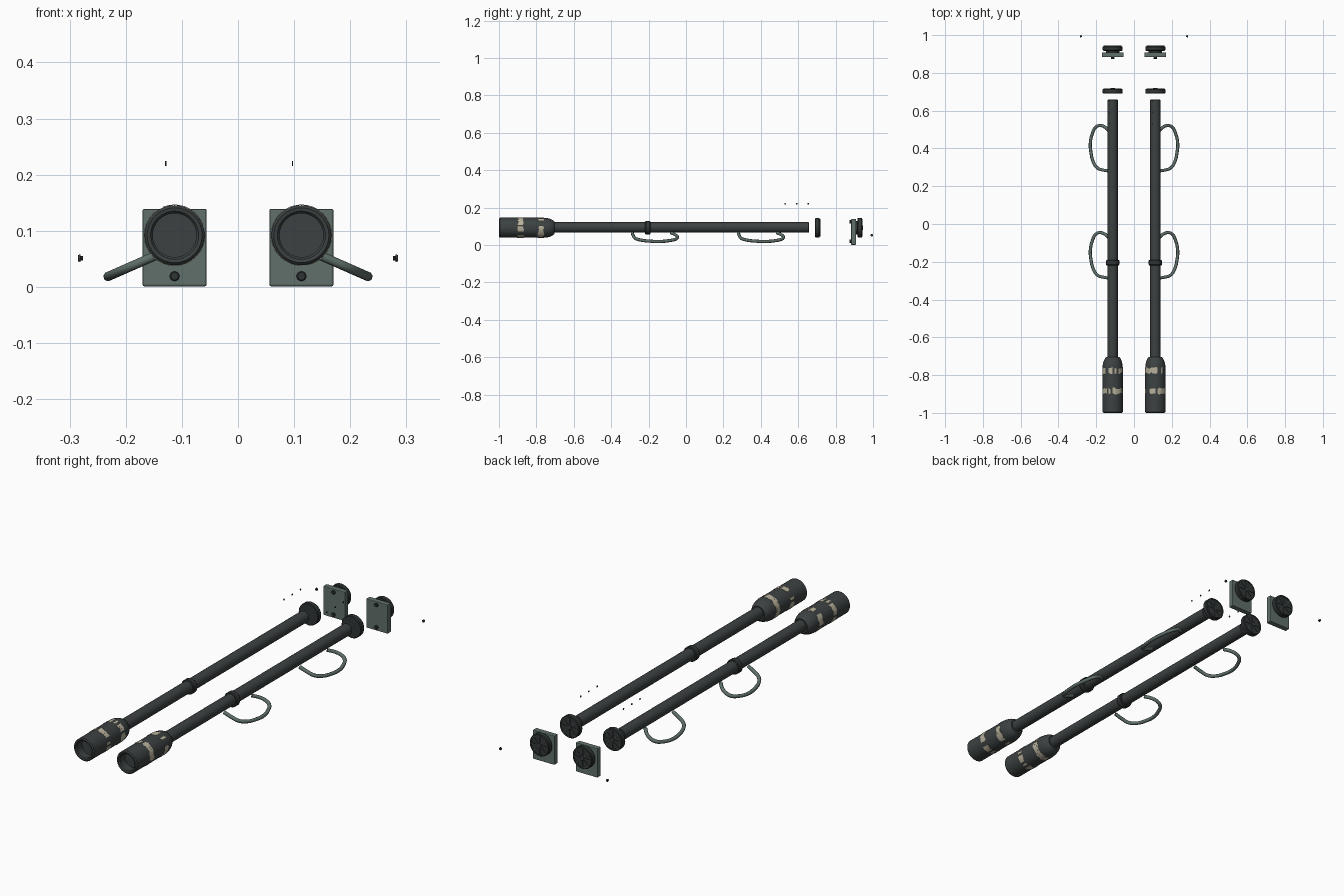
import bpy, bmesh, math, random
from mathutils import Vector

if "Cube" in bpy.data.objects:
    bpy.data.objects.remove(bpy.data.objects["Cube"])
random.seed(4)
AXIS_X, AXIS_Z, BORE = 0.113, 0.092, 0.0535


def material(name, rgb):
    m = bpy.data.materials.new(name)
    m.use_nodes = True
    m.diffuse_color = (*rgb, 1)
    m.node_tree.nodes["Principled BSDF"].inputs["Base Color"].default_value = (*rgb, 1)
    return m


DARK = material("dark gunmetal", (0.045, 0.053, 0.053))
BLACK = material("near black", (0.03, 0.036, 0.036))
GREEN = material("grey green metal", (0.115, 0.16, 0.145))
TAN = material("worn tan paint", (0.48, 0.44, 0.33))


def finish(bm, name, mat, smooth=True):
    bmesh.ops.recalc_face_normals(bm, faces=bm.faces)
    me = bpy.data.meshes.new(name)
    bm.to_mesh(me)
    bm.free()
    me.materials.append(mat)
    ob = bpy.data.objects.new(name, me)
    bpy.context.collection.objects.link(ob)
    if smooth:
        bpy.ops.object.select_all(action='DESELECT')
        ob.select_set(True)
        bpy.context.view_layer.objects.active = ob
        bpy.ops.object.shade_smooth_by_angle(angle=math.radians(35))
    return ob


def lathe(name, profile, mat, centre, axis='Y', segs=32):
    """Spin (distance along axis, radius) points; zero radii close the ends."""
    bm = bmesh.new()
    verts = [bm.verts.new((r, y, 0)) for y, r in profile]
    edges = [bm.edges.new(p) for p in zip(verts, verts[1:])]
    bmesh.ops.spin(bm, geom=verts + edges, cent=(0, 0, 0), axis=(0, 1, 0),
                   angle=math.tau, steps=segs, use_duplicate=False)
    bmesh.ops.remove_doubles(bm, verts=bm.verts, dist=1e-5)
    ob = finish(bm, name, mat)
    ob.location = centre
    if axis == 'X':
        ob.rotation_euler.z = -math.pi / 2
    return ob


def disc(name, y0, y1, r, mat, x, z, segs=32, bevel=0.003):
    return lathe(name, [(y0, 0), (y0, r - bevel), (y0 + bevel, r),
                        (y1 - bevel, r), (y1, r - bevel), (y1, 0)], mat, (x, 0, z), segs=segs)


def box(name, lo, hi, mat, bevel=0.0):
    bm = bmesh.new()
    bmesh.ops.create_cube(bm, size=1)
    for v in bm.verts:
        v.co = Vector((a + (b - a) * (c + 0.5) for a, b, c in zip(lo, hi, v.co)))
    ob = finish(bm, name, mat, False)
    if bevel:
        mod = ob.modifiers.new("edge", 'BEVEL')
        mod.width, mod.segments = bevel, 2
    return ob


def worn_band(name, y0, y1, x):
    """Thin ring of paint with ragged edges and missing chips."""
    bm = bmesh.new()
    segs, r = 32, BORE + 0.0008
    ends = [(y0 + random.uniform(-.004, .006), y1 + random.uniform(-.006, .004))
            for _ in range(segs)]
    for i in range(segs):
        if random.random() < 0.2:
            continue
        corners = []
        for k, order in ((i, 1), (i + 1, -1)):
            a = math.tau * k / segs
            corners += [(x + r * math.cos(a), y, AXIS_Z + r * math.sin(a))
                        for y in ends[k % segs][::order]]
        bm.faces.new([bm.verts.new(c) for c in corners])
    ob = finish(bm, name, TAN, False)
    mod = ob.modifiers.new("paint", 'SOLIDIFY')
    mod.thickness, mod.offset = 0.001, 0
    return ob


def handle(name, side, shift):
    """Bent rod loop, leaning outward and down from the tube."""
    path = [(.128, .488), (.15, .51), (.175, .521), (.2, .515), (.22, .48), (.231, .43),
            (.228, .38), (.214, .325), (.192, .295), (.165, .286), (.128, .28)]
    cu = bpy.data.curves.new(name, 'CURVE')
    cu.dimensions = '3D'
    cu.bevel_depth, cu.bevel_resolution = 0.0085, 2
    cu.use_fill_caps = True
    sp = cu.splines.new('BEZIER')
    sp.resolution_u = 4
    sp.bezier_points.add(len(path) - 1)
    for p, (x, y) in zip(sp.bezier_points, path):
        p.co = (side * x, y + shift, 0.064 - 0.44 * (x - 0.128))
        p.handle_left_type = p.handle_right_type = 'AUTO'
    cu.materials.append(GREEN)
    ob = bpy.data.objects.new(name, cu)
    bpy.context.collection.objects.link(ob)


def wheel_face(name, y, x):
    """Raised spokes, rim and hub on the back of a round cap."""
    for k in range(4):
        spoke = box(f"{name}_spoke", (-.044, 0, -.003), (.044, .003, .003), DARK)
        spoke.location = (x, y, AXIS_Z)
        spoke.rotation_euler.y = k * math.pi / 4
    lathe(f"{name}_rim", [(y - .001, .043), (y + .003, .043), (y + .003, .048),
                          (y - .001, .048)], DARK, (x, 0, AXIS_Z))
    disc(f"{name}_hub", y, y + .005, .012, DARK, x, AXIS_Z, 12, .002)


for side, tag in ((-1, "right"), (1, "left")):
    x = side * AXIS_X
    at = (x, 0, AXIS_Z)

    # Wide hollow front barrel with rounded shoulder
    lathe(f"{tag}_front_barrel",
          [(-.955, 0), (-.955, .039), (-.994, .039), (-.999, .043), (-1, .049),
           (-.995, BORE), (-.76, BORE), (-.742, .052), (-.724, .047), (-.71, .04),
           (-.704, .034), (-.704, .02)], DARK, at)
    for name, start in (("front", -.9), ("rear", -.792)):
        worn_band(f"{tag}_{name}_paint_band", start, start + .031, x)

    # Long slim tube, collar and handles
    disc(f"{tag}_tube", -.72, .658, .0275, DARK, x, AXIS_Z + .002, 24, .002)
    lathe(f"{tag}_collar", [(-.219, .026), (-.219, .032), (-.215, .035),
                            (-.194, .035), (-.19, .032), (-.19, .026)], BLACK, at, segs=24)
    handle(f"{tag}_rear_handle", side, 0)
    handle(f"{tag}_front_handle", side, -.567)

    # Detached end cap
    disc(f"{tag}_end_cap", .69, .715, .0525, BLACK, x, AXIS_Z)
    wheel_face(f"{tag}_end_cap", .715, x)

    # Mounting plate with bolts, and the round cap behind it
    box(f"{tag}_mount_plate", (x - .057, .883, .001), (x + .057, .909, .139), GREEN, .003)
    for level, z in (("lower", .019), ("upper", .125)):
        disc(f"{tag}_{level}_bolt", .873, .884, .009, BLACK, x, z, 8, .002)
    disc(f"{tag}_mount_neck", .905, .922, .035, BLACK, x, AXIS_Z, 24, .001)
    disc(f"{tag}_mount_cap", .917, .941, .0525, BLACK, x, AXIS_Z)
    wheel_face(f"{tag}_mount_cap", .941, x)

    # Loose side screw, head outward
    screw = lathe(f"{tag}_side_screw", [(0, 0), (0, .004), (.005, .004), (.005, .007),
                                        (.009, .006), (.009, 0)], BLACK,
                  (side * .276, .993, .051), 'X', 10)
    if side < 0:
        screw.rotation_euler.z = math.pi / 2

    # Row of tiny floating pins above the tube
    for i in range(3):
        lathe(f"{tag}_pin", [(-.0012, 0), (-.0012, .0045), (.0012, .0045), (.0012, 0)], BLACK,
              (x - .016, .53 + i * .062, .22), 'X', 8)
